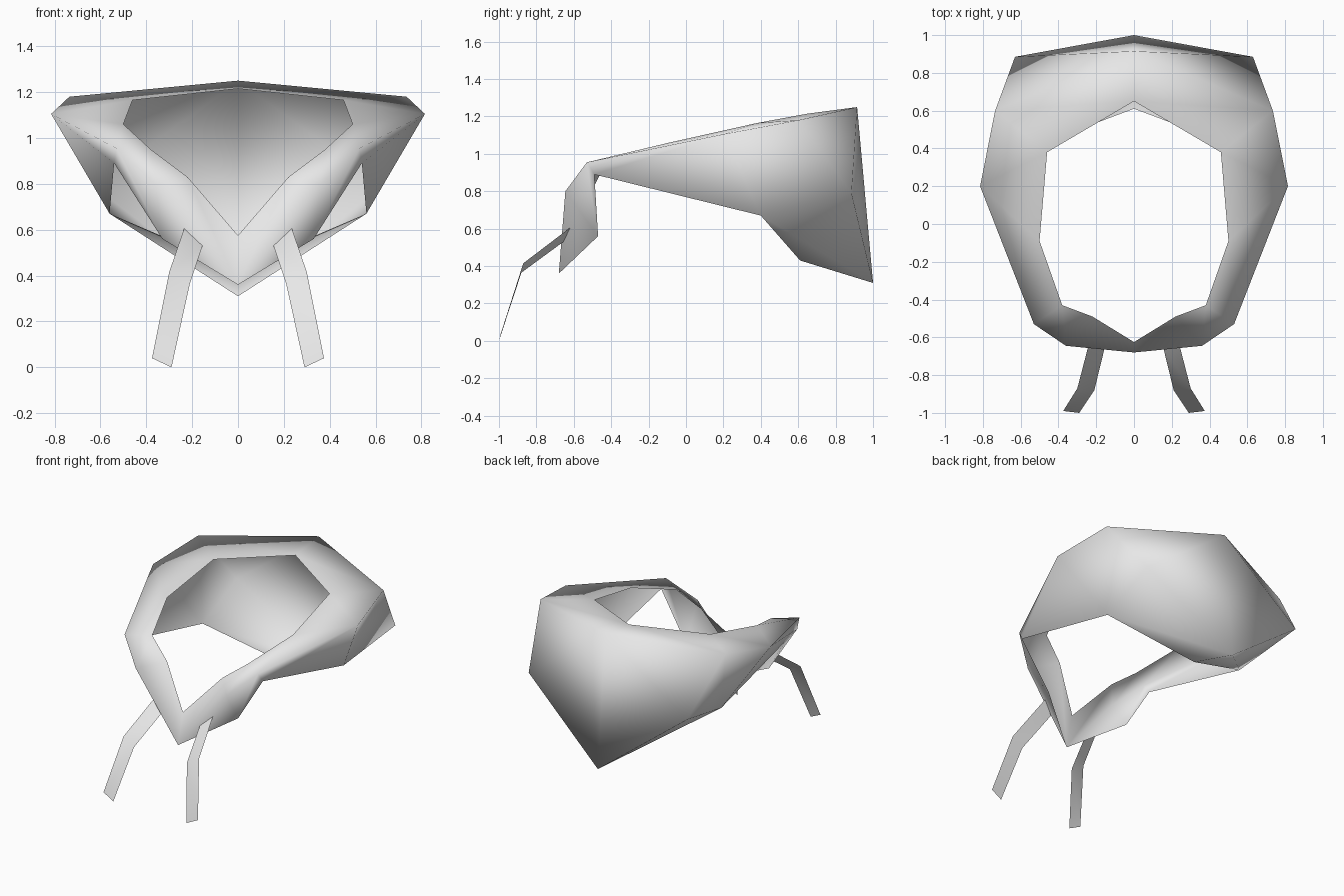
import bpy

cube = bpy.data.objects.get("Cube")
if cube:
    bpy.data.objects.remove(cube, do_unlink=True)

cloth = bpy.data.materials.new("light_grey_cloth")
cloth.use_nodes = True
GREY = (0.8, 0.8, 0.8, 1)
cloth.diffuse_color = GREY
cloth.node_tree.nodes["Principled BSDF"].inputs["Base Color"].default_value = GREY


def mirrored_sheet(name, verts, faces):
    """Build the +x half of a cloth sheet and mirror it across x = 0."""
    mesh = bpy.data.meshes.new(name)
    mesh.from_pydata(verts, [], faces)
    mesh.materials.append(cloth)
    for poly in mesh.polygons:
        poly.use_smooth = True
    obj = bpy.data.objects.new(name, mesh)
    bpy.context.collection.objects.link(obj)
    mirror = obj.modifiers.new("mirror", 'MIRROR')
    mirror.use_clip = True
    mirror.merge_threshold = 0.001
    return obj


def strip(upper, lower):
    """Quads between two index rows, facing outwards."""
    return [(lower[i], lower[i + 1], upper[i + 1], upper[i])
            for i in range(len(upper) - 1)]


# Scarf: neck opening, widest fold and hanging edge, each from front to back
rim = [(0, -0.625, 0.575), (0.22, -0.49, 0.83), (0.38, -0.43, 0.95),
       (0.50, -0.09, 1.06), (0.46, 0.38, 1.165), (0, 0.65, 1.215)]
fold = [(0, -0.68, 0.36), (0.36, -0.645, 0.80), (0.53, -0.53, 0.955),
        (0.815, 0.20, 1.105), (0.735, 0.60, 1.18), (0, 0.915, 1.25)]
hem = [(0.33, -0.47, 0.56), (0.54, -0.49, 0.89), (0.56, 0.40, 0.67),
       (0.63, 0.885, 0.79), (0, 1.0, 0.31)]
flap_point = (0, 0.61, 0.43)

n = len(rim)
rim_ids = list(range(n))
fold_ids = list(range(n, 2 * n))
hem_ids = list(range(2 * n, 2 * n + len(hem)))
flap_id = hem_ids[-1] + 1

faces = strip(rim_ids, fold_ids)                    # top of the collar
faces += strip(fold_ids[1:], hem_ids)               # outer drape
faces.append((fold_ids[0], hem_ids[0], fold_ids[1]))        # front point
faces.append((hem_ids[2], flap_id, hem_ids[4], hem_ids[3]))  # tucked back flap
mirrored_sheet("scarf", rim + fold + hem + [flap_point], faces)

# Hanging tie ends at the front
outer = [(0.235, -0.62, 0.605), (0.30, -0.87, 0.415), (0.375, -0.99, 0.04)]
inner = [(0.155, -0.655, 0.53), (0.21, -0.88, 0.365), (0.29, -1.0, 0)]
mirrored_sheet("tie_ends", outer + inner, strip([0, 1, 2], [3, 4, 5]))
